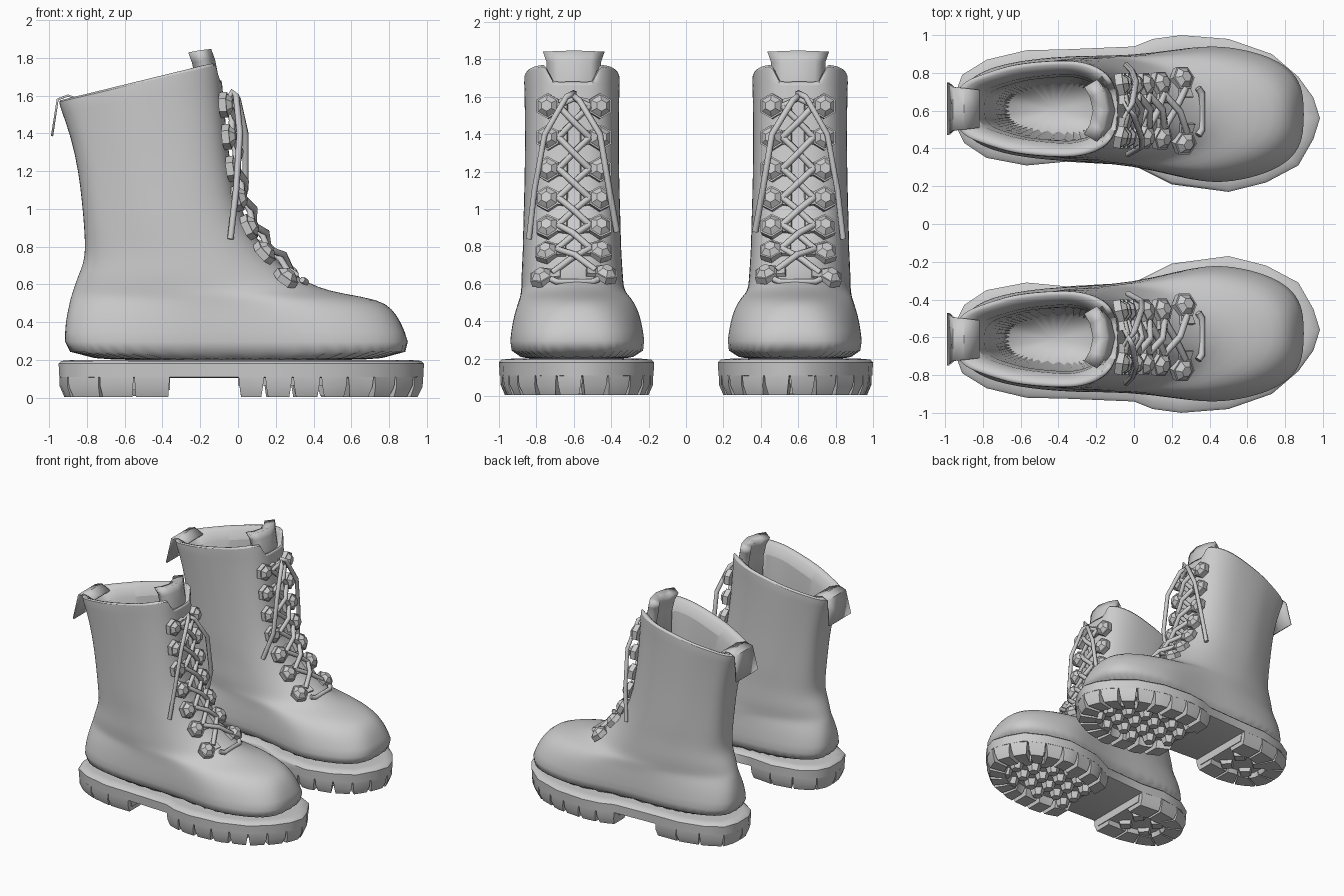
import bpy, bmesh
from math import sin, cos, pi, radians
from mathutils import Vector, Matrix
from mathutils.bvhtree import BVHTree

if "Cube" in bpy.data.objects:
    bpy.data.objects.remove(bpy.data.objects["Cube"])


def finish(name, bm, angle=40, subsurf=0, solid=0):
    bmesh.ops.recalc_face_normals(bm, faces=bm.faces)
    me = bpy.data.meshes.new(name)
    bm.to_mesh(me)
    bm.free()
    me.shade_smooth()
    me.set_sharp_from_angle(angle=radians(angle))
    ob = bpy.data.objects.new(name, me)
    bpy.context.collection.objects.link(ob)
    if solid:
        m = ob.modifiers.new("thickness", 'SOLIDIFY')
        m.thickness, m.offset = solid, 0
    if subsurf:
        ob.modifiers.new("smooth", 'SUBSURF').levels = subsurf
    pair(ob)
    return ob


def pair(ob):
    # second boot is a mirror image across y = 0
    m = ob.modifiers.new("pair", 'MIRROR')
    m.use_axis = (False, True, False)
    m.use_mirror_merge = False


def loft(bm, rings, closed=True, cap0=False, cap1=False):
    vs = [[bm.verts.new(p) for p in r] for r in rings]
    n = len(vs[0])
    for a, b in zip(vs, vs[1:]):
        for i in range(n if closed else n - 1):
            j = (i + 1) % n
            bm.faces.new((a[i], a[j], b[j], b[i]))
    if cap0:
        bm.faces.new(vs[0])
    if cap1:
        bm.faces.new(vs[-1])


def smooth(t):
    t = min(1, max(0, t))
    return t * t * (3 - 2 * t)


def centre(x):
    return .61 - .03 * smooth((x + .3) / .8)


# upper: z back, z front, x back, x front, half widths heel / middle / front, roundness
ROWS = [
    (.18, .18, -.91, .92, .28, .285, .385, 3.2), (.3, .3, -.92, .905, .28, .285, .38, 3.1),
    (.4, .4, -.915, .865, .27, .285, .367, 2.8), (.47, .47, -.9, .82, .265, .28, .35, 2.5),
    (.52, .52, -.89, .75, .26, .28, .325, 2.2), (.55, .55, -.88, .56, .255, .275, .3, 2.1),
    (.58, .58, -.87, .43, .25, .27, .285, 2.1), (.64, .64, -.85, .315, .245, .27, .28, 2.2),
    (.72, .72, -.815, .21, .235, .265, .275, 2.3), (.8, .8, -.81, .13, .22, .26, .27, 2.5),
    (.9, .92, -.815, .05, .21, .26, .265, 2.7), (1.02, 1.07, -.825, -.01, .2, .255, .26, 2.9),
    (1.2, 1.3, -.845, -.05, .2, .25, .255, 3), (1.38, 1.5, -.885, -.07, .2, .25, .255, 3),
    (1.52, 1.7, -.935, -.085, .2, .25, .26, 3), (1.575, 1.78, -.955, -.09, .2, .25, .265, 3.2),
    (1.58, 1.785, -.93, -.11, .18, .235, .25, 3.2), (1.55, 1.75, -.82, -.17, .13, .16, .18, 3)]


def boot_ring(row, n=48):
    zb, zf, xb, xf, wh, wm, wf, p = row
    pts = []
    for i in range(n):
        t = 2 * pi * i / n
        c, s = cos(t), sin(t)
        u = .5 + .5 * abs(c) ** (2 / p) * (1 if c > 0 else -1)
        w = wh + (wm - wh) * smooth((u - .1) / .4) + (wf - wm) * smooth((u - .45) / .33)
        dy = w * abs(s) ** (2 / p) * (1 if s > 0 else -1)
        x, z = xb + (xf - xb) * u, zb + (zf - zb) * u
        if zf > 1.74 and u > .7 and abs(dy) < .125:
            z -= .11                      # notch for the tongue
        pts.append((x, centre(x) + dy, z))
    return pts


bm = bmesh.new()
lining = [(1.2, 1.3, -.76, -.16, .13, .16, .17, 3), (.5, .5, -.74, -.1, .13, .16, .17, 3)]
loft(bm, [boot_ring(r) for r in ROWS + lining], cap0=True, cap1=True)
upper = finish("boot_upper", bm, 60, subsurf=1)

# tongue
bm = bmesh.new()
loft(bm, [[(x - .05 * k * k, .6 + w * k, z) for k in (-1, -.6, 0, .6, 1)]
          for z, x, w in ((1.4, -.13, .12), (1.68, -.14, .12), (1.78, -.16, .125), (1.835, -.18, .145))],
     closed=False)
finish("tongue", bm, 40, solid=.08)

# pull tab folded over the back rim
bm = bmesh.new()
loft(bm, [[(x, .61 + w * k, z) for k in (-1, 0, 1)]
          for x, w, z in ((-.82, .1, 1.57), (-.9, .11, 1.6), (-.955, .115, 1.58), (-.985, .14, 1.385))],
     closed=False)
finish("pull_tab", bm, 40, solid=.012)

# sole outline, forefoot part then heel part
FORE = [(0, .94), (.1, .98), (.25, 1), (.5, .98), (.73, .9), (.87, .78), (.95, .67), (.985, .56),
        (.95, .45), (.87, .31), (.7, .22), (.5, .17), (.2, .21), (0, .31)]
HEEL = [(-.36, .33), (-.57, .31), (-.78, .35), (-.9, .43), (-.95, .53), (-.95, .68),
        (-.91, .79), (-.78, .87), (-.57, .92), (-.36, .925)]


def inset(p, d):
    c = Vector((min(.5, max(-.6, p[0])), .59))
    v = Vector(p) - c
    return c + v * max(0, 1 - d / v.length)


def level(path, d, z):
    return [(*inset(p, d), z) for p in path]


bm = bmesh.new()
loft(bm, [level(FORE + HEEL, d, z) for d, z in ((.07, .2), (.015, .195), (0, .18), (.004, .11), (.02, .105))],
     cap0=True, cap1=True)
finish("sole_slab", bm, 45)


# tread: wedge lugs around the edge, cone lugs inside
def walk(path, t):
    v = [Vector(p) for p in path]
    lens = [(b - a).length for a, b in zip(v, v[1:])]
    s = t * sum(lens)
    for a, b, l in zip(v, v[1:], lens):
        if s <= l:
            return a.lerp(b, s / l)
        s -= l
    return v[-1]


def edge_lugs(bm, path, count, depth, gap):
    for i in range(count):
        rings = []
        for z, g, d in ((.13, .01, .004), (.06, gap * .5, .006), (.005, gap, .03)):
            ts = [(i + f) / count for f in (g, .5, 1 - g)]
            outer = [walk(path, t) for t in ts]
            rings.append([(*inset(p, d), z) for p in outer] +
                         [(*inset(p, depth - d), z) for p in reversed(outer)])
        loft(bm, rings, cap0=True, cap1=True)


def lug(bm, x, y, r, sides):
    bmesh.ops.create_cone(bm, cap_ends=True, segments=sides, radius1=r * .55, radius2=r, depth=.1,
                          matrix=Matrix.Translation((x, y, .06)))


bm = bmesh.new()
edge_lugs(bm, FORE, 16, .19, .12)
loft(bm, [level(FORE, .06, .12), level(FORE, .07, .065)], cap0=True, cap1=True)
for i in range(6):
    for j in range(4):
        x, y = .08 + .13 * i, .375 + .135 * j + (.06 if i % 2 else 0)
        if (Vector((x, y)) - Vector((.35, .58))).length < .47 and .34 < y < .82:
            lug(bm, x, y, .072, 6)
finish("forefoot_tread", bm, 30)

bm = bmesh.new()
edge_lugs(bm, HEEL, 8, .2, .05)
loft(bm, [level(HEEL, .03, .12), level(HEEL, .05, .04)], cap0=True, cap1=True)
for x in (-.69, -.5):
    for y in (.54, .7):
        lug(bm, x, y, .1, 4)
finish("heel_tread", bm, 30)

# lace studs sit on the upper, found by casting rays at it
bpy.context.view_layer.update()
tree = BVHTree.FromObject(upper, bpy.context.evaluated_depsgraph_get())
STUDS = [(-.08, 1.55, 3, .135), (-.07, 1.38, 5, .135), (-.05, 1.21, 8, .135), (-.02, 1.05, 12, .135),
         (.05, .9, 25, .135), (.14, .77, 42, .14), (.28, .67, 55, .165)]


def surface(x, y, z, ang):
    d = Vector((cos(radians(ang)), 0, sin(radians(ang))))
    hit, n, _, _ = tree.ray_cast(Vector((x, y, z)) + d * .4, -d)
    if hit is None:
        return Vector((x, y, z)), d
    if n.dot(d) < 0:
        n = -n
    return hit, (n + d * 1.5).normalized()


bm = bmesh.new()
anchors = []
for x, z, ang, off in STUDS:
    pairs = []
    for side in (-1, 1):
        p, n = surface(x, .6 + side * off, z, ang)
        inward = Vector((0, -side, 0))
        inward = (inward - n * inward.dot(n)).normalized()
        up = n.cross(inward)
        rot = Matrix((inward, up, n)).transposed().to_4x4()
        for r1, r2, h, dep in ((.068, .068, .02, .04), (.062, .03, .052, .03)):
            bmesh.ops.create_cone(bm, cap_ends=True, segments=6, radius1=r1, radius2=r2, depth=dep,
                                  matrix=Matrix.Translation(p + n * h) @ rot)
        # flared loop that carries the lace
        loft(bm, [[p + inward * a + up * w * j + n * h for j, h in ((-1, 0), (1, 0), (1, .035), (-1, .035))]
                  for a, w in ((.03, .03), (.105, .045))], cap0=True, cap1=True)
        pairs.append(p + n * .035 + inward * .06)
    anchors.append((pairs, n))
finish("lace_studs", bm, 30)


# laces
def tube(name, paths, r):
    cu = bpy.data.curves.new(name, 'CURVE')
    cu.dimensions = '3D'
    cu.bevel_depth, cu.bevel_resolution, cu.use_fill_caps = r, 1, True
    for path in paths:
        sp = cu.splines.new('POLY')
        sp.points.add(len(path) - 1)
        for q, p in zip(sp.points, path):
            q.co = (*p, 1)
            sp.use_smooth = True
    ob = bpy.data.objects.new(name, cu)
    bpy.context.collection.objects.link(ob)
    pair(ob)


paths = []
for (a, na), (b, nb) in zip(anchors, anchors[1:]):
    for s in (0, 1):
        mid = (a[s] + b[1 - s]) / 2 + (na + nb).normalized() * (.012 + .025 * s)
        paths.append([a[s], mid, b[1 - s]])
paths.append([(.34, .47, .625), (.36, .5, .612), (.36, .69, .612), (.34, .72, .625)])
tube("crossed_laces", paths, .018)

tube("loose_lace_ends", [
    [(-.08, .5, 1.53), (-.03, .61, 1.61), (.0, .57, 1.58), (.04, .46, 1.4), (.04, .41, 1.1), (-.03, .37, .88)],
    [(-.08, .7, 1.53), (-.03, .6, 1.62), (-.01, .64, 1.6), (.01, .755, 1.4), (-.01, .81, 1.1), (-.04, .84, .84)],
    [anchors[0][0][0], (-.03, .6, 1.59), anchors[0][0][1]]], .017)
